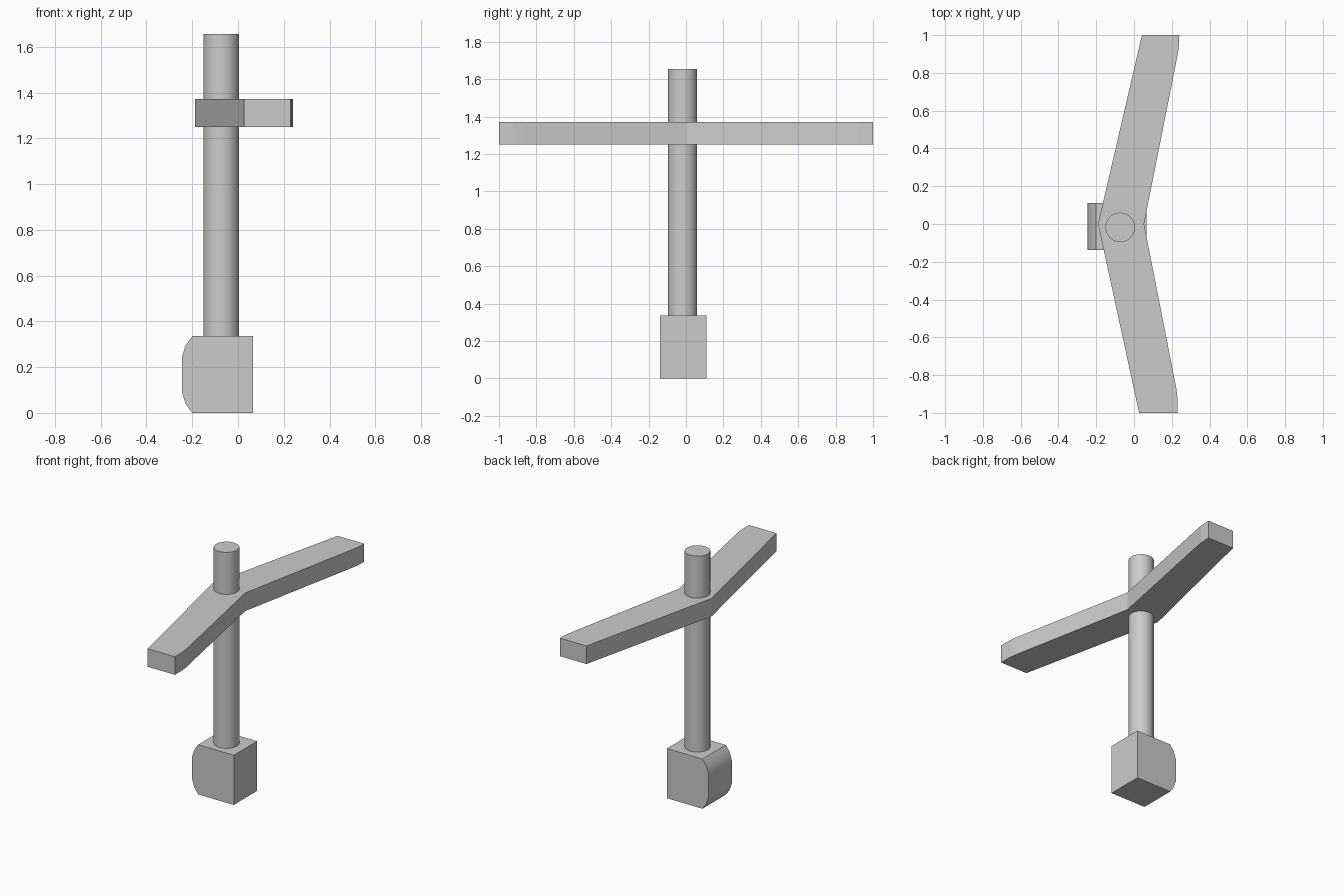
import bpy, bmesh
from mathutils import Vector

if "Cube" in bpy.data.objects:
    bpy.data.objects.remove(bpy.data.objects["Cube"])


def extrude_profile(name, pts, direction):
    """Extrude a closed planar outline into a solid."""
    bm = bmesh.new()
    face = bm.faces.new([bm.verts.new(p) for p in pts])
    res = bmesh.ops.extrude_face_region(bm, geom=[face])
    verts = [g for g in res["geom"] if isinstance(g, bmesh.types.BMVert)]
    bmesh.ops.translate(bm, verts=verts, vec=Vector(direction))
    bmesh.ops.recalc_face_normals(bm, faces=bm.faces)
    mesh = bpy.data.meshes.new(name)
    bm.to_mesh(mesh)
    bm.free()
    obj = bpy.data.objects.new(name, mesh)
    bpy.context.collection.objects.link(obj)
    return obj


def smooth(obj, angle=0.5):
    bpy.ops.object.select_all(action='DESELECT')
    obj.select_set(True)
    bpy.context.view_layer.objects.active = obj
    bpy.ops.object.shade_smooth_by_angle(angle=angle)


# Base block with a rounded left side (side profile in x, z)
base_xz = [(0.065, 0), (0.065, 0.335), (-0.2, 0.335), (-0.228, 0.297),
           (-0.245, 0.245), (-0.245, 0.09), (-0.228, 0.038), (-0.2, 0)]
base = extrude_profile("base_block", [(x, -0.138, z) for x, z in base_xz],
                       (0, 0.248, 0))
smooth(base)

# Upright handle
bottom, top = 0.33, 1.655
bpy.ops.mesh.primitive_cylinder_add(vertices=48, radius=0.078, depth=top - bottom,
                                    location=(-0.073, -0.018, (bottom + top) / 2))
handle = bpy.context.object
handle.name = "handle"
smooth(handle)

# Angled crossbar with eased corners at its ends (plan outline in x, y)
bar_xy = [(0.053, 0), (0.222, 0.85), (0.236, 0.925), (0.24, 1), (0.042, 1),
          (-0.188, 0.01), (-0.188, -0.01), (0.027, -1), (0.23, -1), (0.23, -0.92),
          (0.224, -0.87)]
extrude_profile("crossbar", [(x, y, 1.25) for x, y in bar_xy], (0, 0, 0.122))
